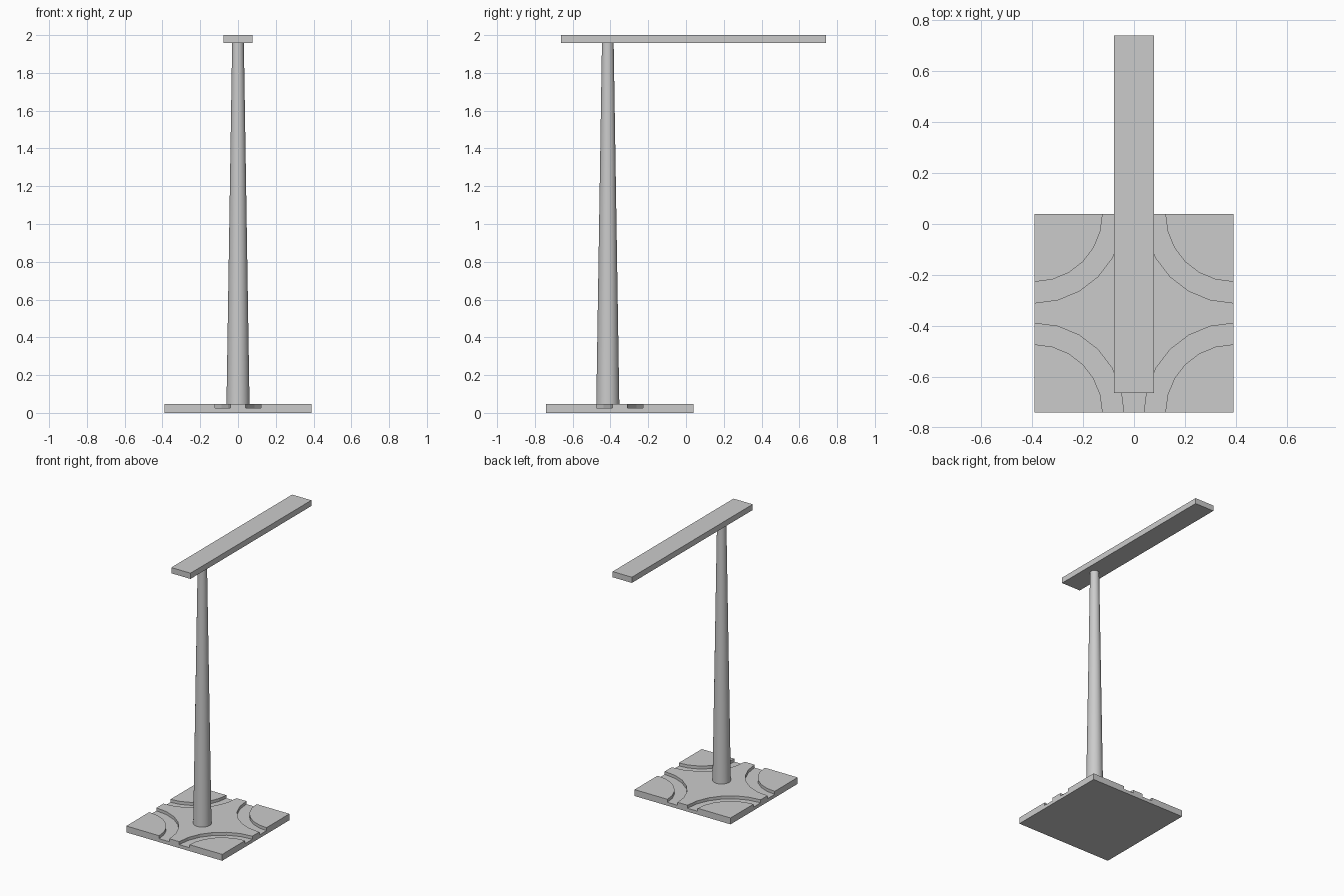
import bpy
import bmesh
import math
from mathutils import Matrix, Vector

cube = bpy.data.objects.get("Cube")
if cube:
    bpy.data.objects.remove(cube, do_unlink=True)

grey = bpy.data.materials.new("plain grey")
grey.use_nodes = True
grey.diffuse_color = (0.6, 0.6, 0.6, 1)
grey.node_tree.nodes["Principled BSDF"].inputs["Base Color"].default_value = grey.diffuse_color


def add_object(name, bm):
    bmesh.ops.recalc_face_normals(bm, faces=bm.faces)
    mesh = bpy.data.meshes.new(name)
    bm.to_mesh(mesh)
    bm.free()
    mesh.materials.append(grey)
    obj = bpy.data.objects.new(name, mesh)
    bpy.context.collection.objects.link(obj)
    return obj


def activate(obj):
    bpy.ops.object.select_all(action="DESELECT")
    obj.select_set(True)
    bpy.context.view_layer.objects.active = obj


def box(name, low, high):
    low, high = Vector(low), Vector(high)
    bm = bmesh.new()
    bmesh.ops.create_cube(bm, size=1, matrix=Matrix.Translation((low + high) / 2)
                          @ Matrix.Diagonal((*(high - low), 1)))
    return add_object(name, bm)


def ring_cutter(name, centers, inner, outer, low, high, sides):
    """Flat rings with a rectangular section, one round each centre."""
    bm = bmesh.new()
    section = [(inner, low), (outer, low), (outer, high), (inner, high)]
    for cx, cy in centers:
        loops = []
        for i in range(sides):
            a = math.tau * i / sides
            loops.append([bm.verts.new((cx + r * math.cos(a), cy + r * math.sin(a), z))
                          for r, z in section])
        for i in range(sides):
            here, after = loops[i], loops[(i + 1) % sides]
            for j in range(4):
                k = (j + 1) % 4
                bm.faces.new((here[j], here[k], after[k], after[j]))
    cutter = add_object(name, bm)
    cutter.hide_render = True
    return cutter


# Square base with a curved groove round each corner
half, front, back, base_top = 0.39, -0.74, 0.04, 0.047
base = box("base", (-half, front, 0), (half, back, base_top))
corners = [(x, y) for x in (-half, half) for y in (front, back)]
cutter = ring_cutter("groove_cutter", corners, 0.267, 0.35, 0.025, 0.1, 24)
cut = base.modifiers.new("grooves", "BOOLEAN")
cut.operation = "DIFFERENCE"
cut.solver = "EXACT"
cut.object = cutter
activate(base)
bpy.ops.object.modifier_apply(modifier=cut.name)
bpy.data.objects.remove(cutter, do_unlink=True)

# Tapered round post
arm_bottom = 1.958
bm = bmesh.new()
bmesh.ops.create_cone(bm, cap_ends=True, segments=32, radius1=0.061, radius2=0.031,
                      depth=arm_bottom - base_top,
                      matrix=Matrix.Translation((0, -0.414, (arm_bottom + base_top) / 2)))
post = add_object("post", bm)
activate(post)
bpy.ops.object.shade_smooth_by_angle(angle=math.radians(30))

# Long flat arm on top of the post
box("arm", (-0.078, -0.663, arm_bottom), (0.078, 0.74, 2))
